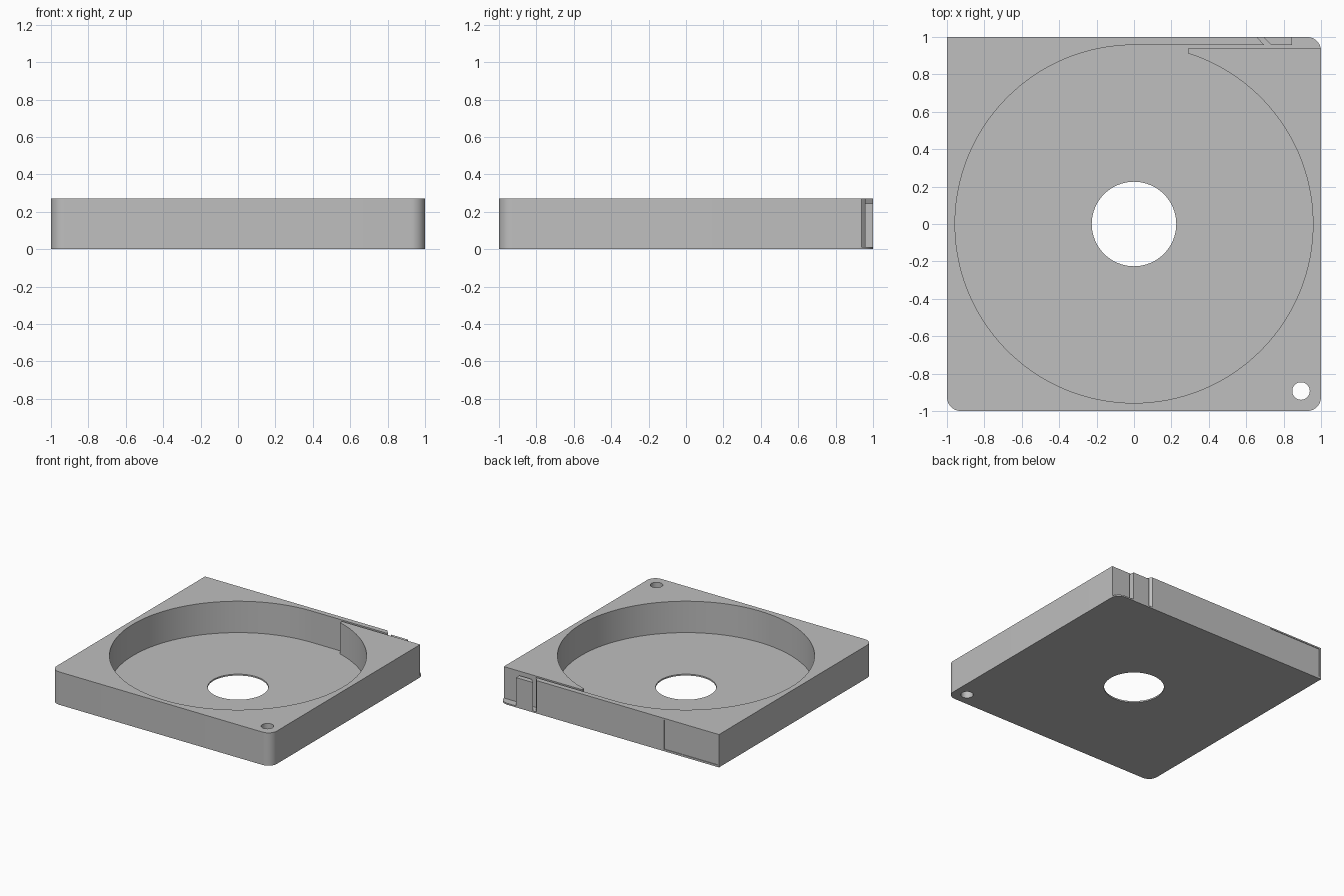
import bpy, bmesh
from math import sin, cos, radians, degrees, acos, sqrt

if "Cube" in bpy.data.objects:
    bpy.data.objects.remove(bpy.data.objects["Cube"])

FLOOR, TOP, LATCH_TOP = 0.012, 0.27, 0.245
POCKET_R, CORNER_R = 0.957, 0.075
TIP_X, CHANNEL_Y = 0.29, 0.937

grey = bpy.data.materials.new("plain grey")
grey.use_nodes = True
colour = (0.52, 0.52, 0.52, 1)
grey.diffuse_color = colour
grey.node_tree.nodes["Principled BSDF"].inputs["Base Color"].default_value = colour


def arc(cx, cy, r, start, end, steps):
    """Points along an arc, angles in degrees."""
    angles = [radians(start + (end - start) * i / steps) for i in range(steps + 1)]
    return [(cx + r * cos(a), cy + r * sin(a)) for a in angles]


def circle(cx, cy, r, steps):
    return arc(cx, cy, r, 0, 360, steps)[:-1]


def corner(sx, sy, start):
    inset = 1 - CORNER_R
    return arc(sx * inset, sy * inset, CORNER_R, start, start + 90, 10)


def extrude_outline(name, loops, z0, z1):
    """Fill closed outlines (first outer, then holes) and extrude upwards."""
    bm = bmesh.new()
    edges = []
    for loop in loops:
        vs = [bm.verts.new((x, y, z0)) for x, y in loop]
        edges += [bm.edges.new((vs[i - 1], vs[i])) for i in range(len(vs))]
    bmesh.ops.triangle_fill(bm, edges=edges, use_beauty=True)
    result = bmesh.ops.extrude_face_region(bm, geom=bm.faces[:], use_keep_orig=True)
    moved = [g for g in result["geom"] if isinstance(g, bmesh.types.BMVert)]
    bmesh.ops.translate(bm, verts=moved, vec=(0, 0, z1 - z0))
    bmesh.ops.recalc_face_normals(bm, faces=bm.faces[:])
    mesh = bpy.data.meshes.new(name)
    bm.to_mesh(mesh)
    bm.free()
    mesh.materials.append(grey)
    obj = bpy.data.objects.new(name, mesh)
    bpy.context.collection.objects.link(obj)
    return obj


def activate(obj):
    bpy.ops.object.select_all(action='DESELECT')
    obj.select_set(True)
    bpy.context.view_layer.objects.active = obj


# Shared outlines: three rounded corners, the back -x corner is square
front_corners = corner(-1, -1, 180) + corner(1, -1, 270)
pin_hole = circle(0.893, -0.893, 0.047, 32)

# Thin floor with spindle hole and pin hole
floor_outline = [(-1, 1)] + front_corners + corner(1, 1, 0)
floor = extrude_outline("floor_plate",
                        [floor_outline, circle(0, 0, 0.226, 64), pin_hole], 0, FLOOR)

# Case wall around the round pocket, with the exit channel along the back
tip_angle = degrees(acos(TIP_X / POCKET_R))
wall_outline = ([(0.658, 1), (-1, 1)] + front_corners
                + [(1, CHANNEL_Y), (TIP_X, CHANNEL_Y)]
                + arc(0, 0, POCKET_R, tip_angle, -270, 120)
                + [(0.695, POCKET_R)])
wall = extrude_outline("case_wall", [wall_outline, pin_hole], FLOOR, TOP)

# Small lower block beyond the slanted slit
latch = extrude_outline("exit_block",
                        [[(0.69, 1), (0.845, 1), (0.845, POCKET_R), (0.733, POCKET_R)]],
                        FLOOR, LATCH_TOP)

# Shallow label recess in the back face
cutter = extrude_outline("label_cutter",
                         [[(-0.985, 0.995), (-0.5, 0.995), (-0.5, 1.05), (-0.985, 1.05)]],
                         0.016, 0.258)
cutter.hide_render = True
activate(wall)
cut = wall.modifiers.new("label_recess", 'BOOLEAN')
cut.operation = 'DIFFERENCE'
cut.solver = 'EXACT'
cut.object = cutter
bpy.ops.object.modifier_apply(modifier=cut.name)
bpy.data.objects.remove(cutter)

# Smooth the curved walls, keep the edges sharp
for part in (floor, wall, latch):
    activate(part)
    bpy.ops.object.shade_smooth_by_angle(angle=radians(30))
